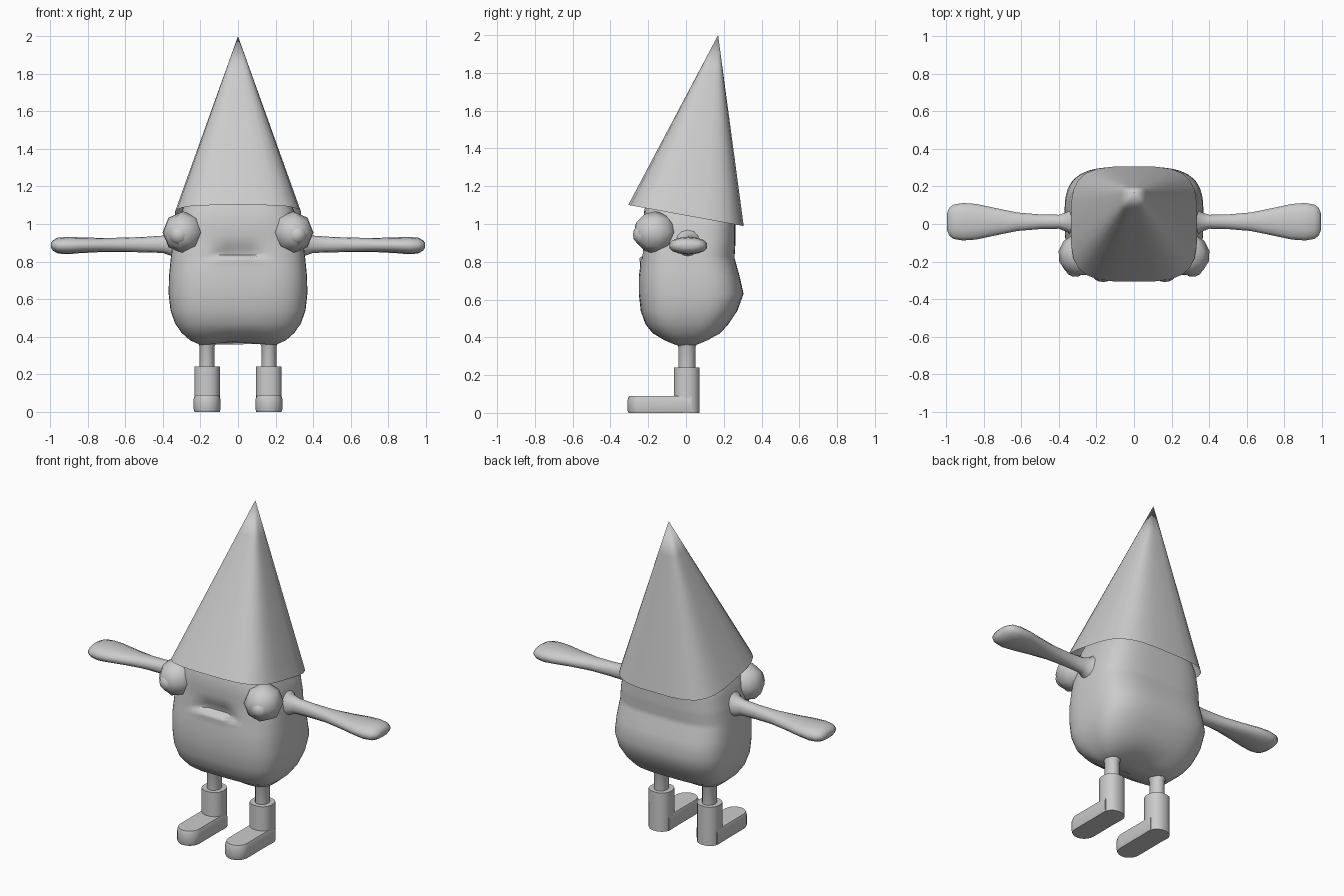
import bpy, bmesh, math
from mathutils import Vector

if "Cube" in bpy.data.objects:
    bpy.data.objects.remove(bpy.data.objects["Cube"])

grey = bpy.data.materials.new("plain grey")
grey.diffuse_color = (0.6, 0.6, 0.6, 1)
grey.use_nodes = True
grey.node_tree.nodes["Principled BSDF"].inputs["Base Color"].default_value = grey.diffuse_color


def finish(name, bm, angle=40):
    bmesh.ops.recalc_face_normals(bm, faces=bm.faces)
    me = bpy.data.meshes.new(name)
    bm.to_mesh(me)
    bm.free()
    ob = bpy.data.objects.new(name, me)
    bpy.context.collection.objects.link(ob)
    me.materials.append(grey)
    bpy.ops.object.select_all(action='DESELECT')
    ob.select_set(True)
    bpy.context.view_layer.objects.active = ob
    bpy.ops.object.shade_smooth_by_angle(angle=math.radians(angle))
    return ob


def rounded(n, a, b, power):
    """Rounded-rectangle outline as (u, v) pairs."""
    out = []
    for i in range(n):
        t = 2 * math.pi * (i + 0.5) / n
        c, s = math.cos(t), math.sin(t)
        out.append((a * math.copysign(abs(c) ** (2 / power), c),
                    b * math.copysign(abs(s) ** (2 / power), s)))
    return out


def loft(bm, rings, caps=(True, True)):
    loops = [[bm.verts.new(p) for p in r] for r in rings]
    n = len(loops[0])
    for a, b in zip(loops, loops[1:]):
        for i in range(n):
            bm.faces.new((a[i], a[(i + 1) % n], b[(i + 1) % n], b[i]))
    if caps[0]:
        bm.faces.new(loops[0])
    if caps[1]:
        bm.faces.new(loops[-1])
    return loops


def sample(rows, t):
    for a, b in zip(rows, rows[1:]):
        if t <= b[0]:
            f = (t - a[0]) / (b[0] - a[0])
            return [p + (q - p) * f for p, q in zip(a, b)]
    return list(rows[-1])


# Body: height, half width, front y, back y
body = [(0.355, 0.20, -0.06, 0.06), (0.38, 0.255, -0.12, 0.12), (0.42, 0.30, -0.175, 0.18),
        (0.47, 0.335, -0.215, 0.225), (0.54, 0.36, -0.24, 0.272), (0.63, 0.37, -0.25, 0.305),
        (0.72, 0.368, -0.25, 0.285), (0.82, 0.358, -0.237, 0.257), (0.90, 0.348, -0.23, 0.262),
        (1.00, 0.328, -0.23, 0.262), (1.08, 0.295, -0.22, 0.25), (1.25, 0.22, -0.14, 0.20),
        (1.40, 0.13, -0.06, 0.15)]
bm = bmesh.new()
heights = sorted({r[0] for r in body} | {0.765, 0.79, 0.805, 0.835, 0.85, 0.87, 0.885, 0.92, 0.94, 0.97})
rings = []
for z in heights:
    _, w, f, b = sample(body, z)
    ring = []
    for x, y in rounded(56, w, (b - f) / 2, 3.4):
        y += (f + b) / 2
        if y < -0.1:
            # Mouth hollow with a firm, frown-shaped lower lip
            lip = 0.835 - 1.2 * x * x
            d = z - lip
            depth = 0.05 * math.exp(-(d / 0.06) ** 2) if d > 0 else -0.012 * math.exp(-(d / 0.035) ** 2)
            y += depth * math.exp(-(x / 0.115) ** 4)
        # Underside lifts slightly between the legs
        lift = 0.02 * math.exp(-(x / 0.12) ** 2) if z < 0.39 else 0
        ring.append((x, y, z + lift))
    rings.append(ring)
loft(bm, rings)
finish("body", bm, 60)

# Hat: open leaning cone on a tilted rounded-square rim
bm = bmesh.new()
apex = Vector((0, 0.17, 2.0))
base = [Vector((x, y, 1.045 - 0.183 * y)) for x, y in rounded(24, 0.338, 0.307, 3.6)]
rings = [[p.lerp(apex, t) for p in base] for t in (0, 0.2, 0.4, 0.6, 0.8)]
last = loft(bm, rings, (False, False))[-1]
tip = bm.verts.new(apex)
for i in range(len(last)):
    bm.faces.new((last[i], last[(i + 1) % len(last)], tip))
finish("hat", bm, 50)

# Arm: distance out, half depth, centre y, half height, centre z
arm = [(0.32, 0.085, 0.01, 0.095, 0.885), (0.355, 0.055, 0.01, 0.06, 0.89),
       (0.40, 0.038, 0.012, 0.046, 0.892), (0.50, 0.04, 0.012, 0.041, 0.89),
       (0.62, 0.05, 0.012, 0.038, 0.889), (0.74, 0.075, 0.012, 0.038, 0.888),
       (0.84, 0.097, 0.012, 0.042, 0.887), (0.91, 0.102, 0.012, 0.046, 0.885),
       (0.96, 0.094, 0.012, 0.042, 0.885), (0.985, 0.075, 0.012, 0.028, 0.886),
       (0.995, 0.045, 0.012, 0.014, 0.886)]


def ball(name, centre, r, seg, rows):
    bm = bmesh.new()
    bmesh.ops.create_uvsphere(bm, u_segments=seg, v_segments=rows, radius=r)
    ob = finish(name, bm, 60)
    ob.location = centre
    ob.rotation_euler = (math.pi / 2, 0, math.radians(12 if centre[0] > 0 else -12))


for side, s in (("left", 1), ("right", -1)):
    bm = bmesh.new()
    loft(bm, [[(s * x, cy + u, cz + v) for u, v in rounded(14, hy, hz, 2.2)]
              for x, hy, cy, hz, cz in arm])
    finish(side + "_arm", bm, 60)

    # Bulging eye and pupil
    ball(side + "_eye", (s * 0.292, -0.165, 0.955), 0.112, 8, 6)
    ball(side + "_pupil", (s * 0.312, -0.222, 0.943), 0.06, 8, 6)

    # Leg
    cx = s * 0.165
    bm = bmesh.new()
    loft(bm, [[(cx + u, 0.005 + v, z) for u, v in rounded(16, r, r + 0.005, 2)]
              for z, r in ((0.2, 0.04), (0.345, 0.04), (0.37, 0.05), (0.40, 0.065))])
    finish(side + "_leg", bm)

    # Boot shaft
    bm = bmesh.new()
    loft(bm, [[(cx + u, 0.004 + v, z) for u, v in rounded(16, 0.069, 0.069, 2.3)]
              for z in (0.0, 0.24)])
    finish(side + "_boot_shaft", bm)

    # Boot foot: round-toed outline with a softened top edge
    bm = bmesh.new()
    rings = []
    for z, k in ((0.0, 0.93), (0.012, 1.0), (0.07, 1.0), (0.09, 0.9)):
        r = 0.071 * k
        ring = [(cx + r * math.cos(a), -0.238 - r * math.sin(a), z)
                for a in (math.pi * i / 10 for i in range(11))]
        ring += [(cx - r, 0.03, z), (cx + r, 0.03, z)]
        rings.append(ring)
    loft(bm, rings)
    finish(side + "_boot_foot", bm)
